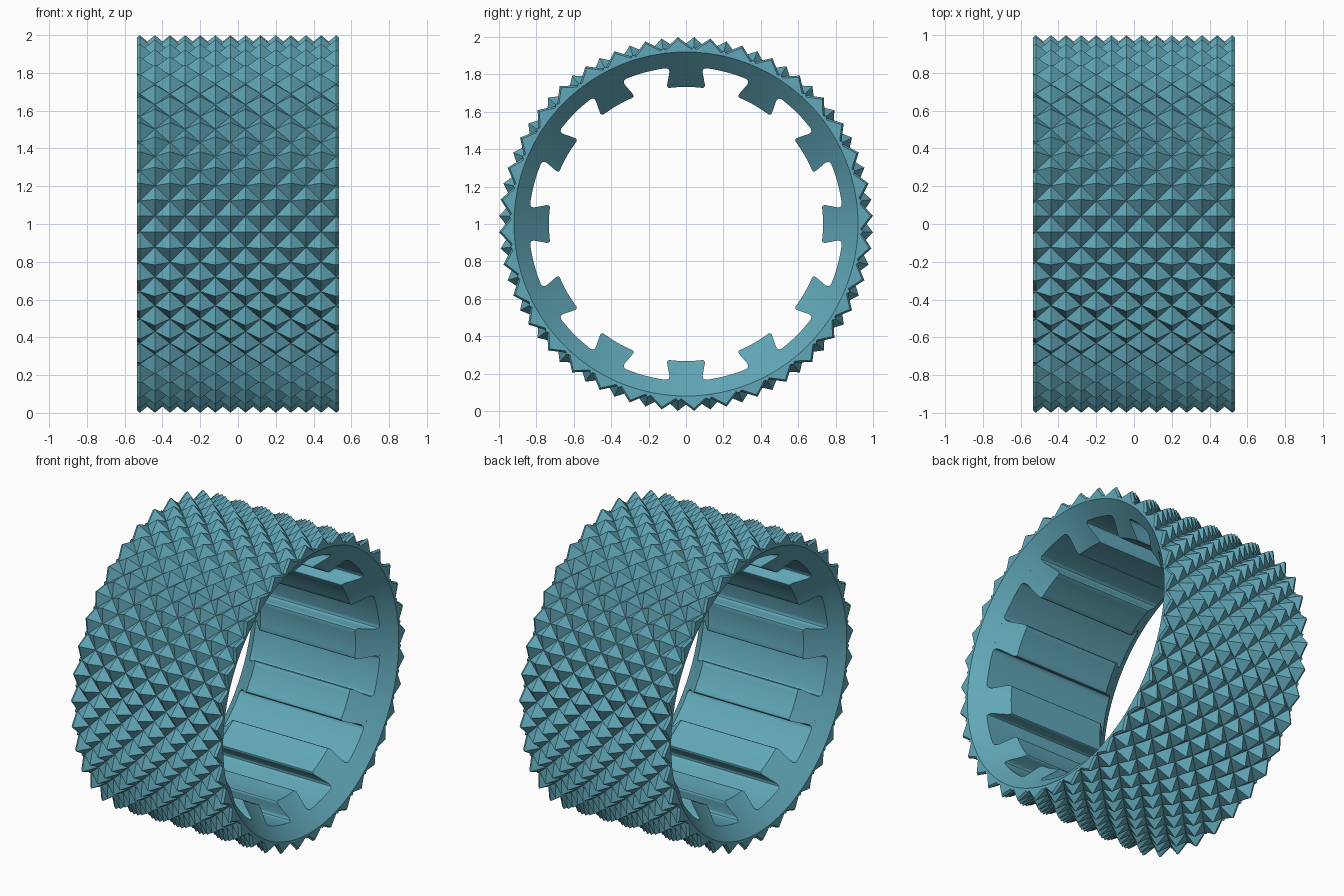
import bpy, bmesh
from math import pi, sin, cos, radians

if "Cube" in bpy.data.objects:
    bpy.data.objects.remove(bpy.data.objects["Cube"])

HALF = 0.535               # half length along x
TIP, VALLEY = 1.0, 0.935   # knurl radii
MOUTH, BORE = 0.92, 0.84   # funnel mouth and bore radii

mat = bpy.data.materials.new("teal")
mat.diffuse_color = (0.12, 0.39, 0.48, 1)
mat.use_nodes = True
mat.node_tree.nodes["Principled BSDF"].inputs["Base Color"].default_value = mat.diffuse_color


def polar(x, r, a):
    return (x, r * cos(a), 1 + r * sin(a))


def cone_x(r):
    """Half length left at radius r by the 45 degree end funnels."""
    return HALF - (MOUTH - r)


def finish(name, bm, smooth=None):
    bmesh.ops.recalc_face_normals(bm, faces=bm.faces)
    me = bpy.data.meshes.new(name)
    bm.to_mesh(me)
    bm.free()
    ob = bpy.data.objects.new(name, me)
    bpy.context.collection.objects.link(ob)
    me.materials.append(mat)
    if smooth:
        bpy.context.view_layer.objects.active = ob
        ob.select_set(True)
        bpy.ops.object.shade_smooth_by_angle(angle=radians(smooth))
        ob.select_set(False)
    return ob


# Knurled ring: staggered pyramids, split along the valleys, trimmed at both ends
bm = bmesh.new()
N, COLS, PITCH = 72, 16, 0.08
grid = [[bm.verts.new(polar((i - (COLS - 1) / 2) * PITCH,
                            TIP if (i + j) % 2 == 0 else VALLEY,
                            (j + 0.5) * 2 * pi / N))
         for j in range(N)] for i in range(COLS)]
for i in range(COLS - 1):
    for j in range(N):
        k = (j + 1) % N
        a, b, c, d = grid[i][j], grid[i + 1][j], grid[i + 1][k], grid[i][k]
        if (i + j) % 2 == 0:
            bm.faces.new((a, b, d))
            bm.faces.new((b, c, d))
        else:
            bm.faces.new((a, b, c))
            bm.faces.new((a, c, d))
for s in (1, -1):
    bmesh.ops.bisect_plane(bm, geom=bm.verts[:] + bm.edges[:] + bm.faces[:],
                           plane_co=(s * HALF, 0, 0), plane_no=(s, 0, 0), clear_outer=True)
# flat rims run in to the funnel mouths
res = bmesh.ops.extrude_edge_only(bm, edges=[e for e in bm.edges if e.is_boundary])
for v in res["geom"]:
    if isinstance(v, bmesh.types.BMVert):
        f = MOUTH / ((v.co.y ** 2 + (v.co.z - 1) ** 2) ** 0.5)
        v.co.y *= f
        v.co.z = 1 + (v.co.z - 1) * f
finish("knurled_ring", bm)

# Bore liner: funnel, straight bore, funnel
bm = bmesh.new()
S = 144
prof = [(-HALF, MOUTH), (-cone_x(BORE), BORE), (cone_x(BORE), BORE), (HALF, MOUTH)]
rings = [[bm.verts.new(polar(x, r, 2 * pi * j / S)) for j in range(S)] for x, r in prof]
for p, q in zip(rings, rings[1:]):
    for j in range(S):
        k = (j + 1) % S
        bm.faces.new((p[j], p[k], q[k], q[j]))
bmesh.ops.recalc_face_normals(bm, faces=bm.faces)
liner = finish("bore_liner", bm, 30)
liner.data.flip_normals()   # the liner faces the axis

# Dovetail splines with rounded corners and root fillets: (radius, half width)
ROWS = [(.733, .088), (.735, .095), (.741, .1), (.75, .1015), (.815, .089),
        (.826, .090), (.834, .095), (.839, .105), (.8405, .116)]
STEPS = 8
bm = bmesh.new()
for t in range(12):
    mid = t * pi / 6
    ends = [[[bm.verts.new(polar(s * cone_x(r), r, mid + (2 * m / STEPS - 1) * w / r))
              for m in range(STEPS + 1)] for r, w in ROWS] for s in (-1, 1)]
    for e in ends:                                   # sloping end faces
        for p, q in zip(e, e[1:]):
            for m in range(STEPS):
                bm.faces.new((p[m], p[m + 1], q[m + 1], q[m]))
    A, B = ends
    loop = lambda e: ([row[0] for row in e[::-1]] + e[0][1:-1] +
                      [row[-1] for row in e] + e[-1][-2:0:-1])
    la, lb = loop(A), loop(B)
    for n in range(len(la)):                         # sides, crown and root
        k = (n + 1) % len(la)
        bm.faces.new((la[n], la[k], lb[k], lb[n]))
finish("inner_splines", bm, 35)
